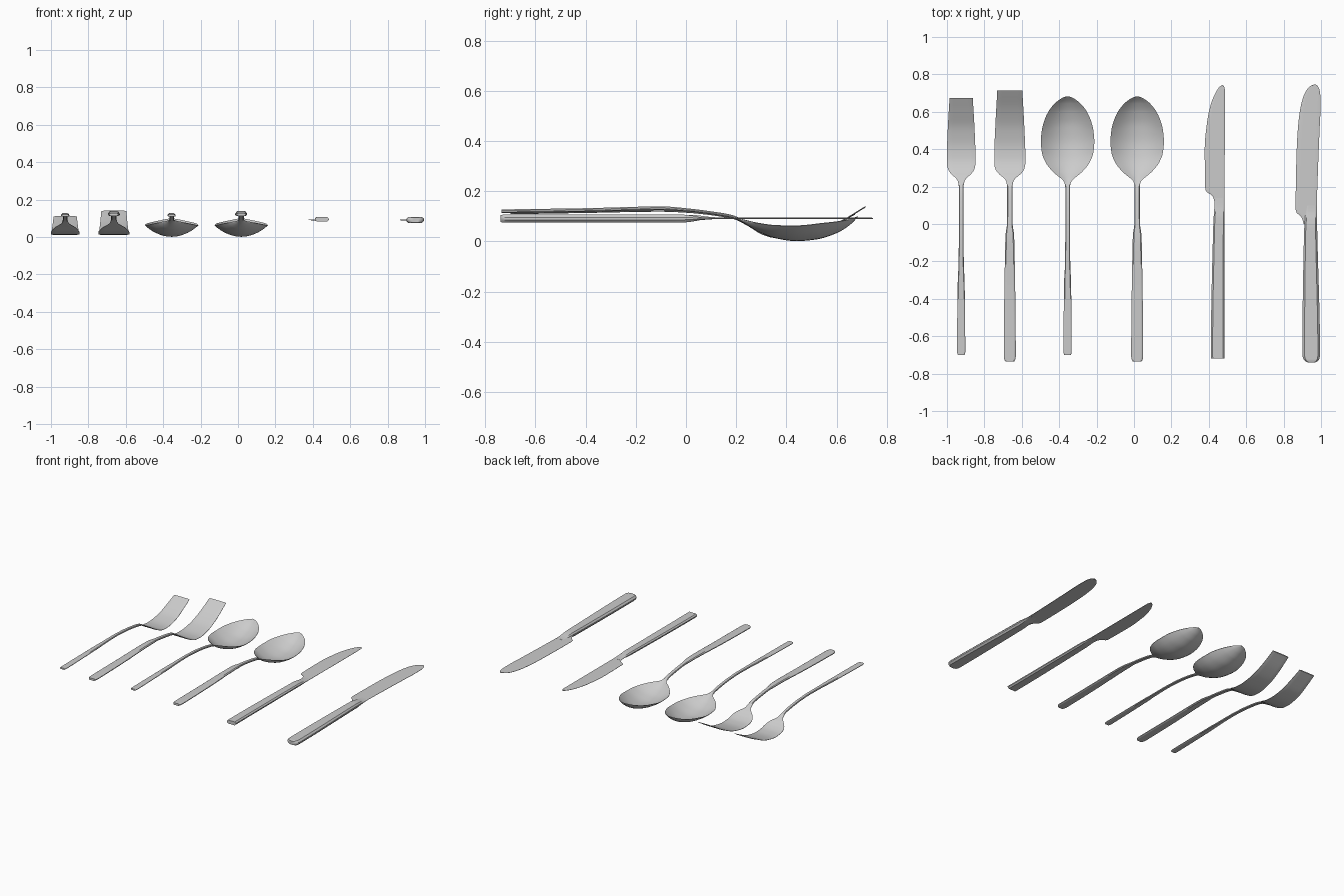
import bpy, math


def curve(points, y):
    """Monotone smooth interpolation through (y, value) points."""
    p = sorted(points)
    if y <= p[0][0]:
        return p[0][1]
    if y >= p[-1][0]:
        return p[-1][1]
    d = [(b[1] - a[1]) / (b[0] - a[0]) for a, b in zip(p, p[1:])]
    m = [d[0]] + [0 if a * b <= 0 else 2 * a * b / (a + b) for a, b in zip(d, d[1:])] + [d[-1]]
    i = max(k for k in range(len(d)) if p[k][0] <= y)
    h = p[i + 1][0] - p[i][0]
    t = (y - p[i][0]) / h
    return ((2*t**3 - 3*t**2 + 1) * p[i][1] + (t**3 - 2*t**2 + t) * h * m[i]
            + (3*t**2 - 2*t**3) * p[i + 1][1] + (t**3 - t**2) * h * m[i + 1])


def loft(name, left, right, z, thick, rise=((0, 0),), edge=0.35):
    """Skin cross-sections along y; z is the mid surface, rise lifts the sides."""
    keys = sorted({round(q[0], 4) for q in (*left, *right)})
    extra = [q[0] for q in (*z, *thick, *rise) if keys[0] < q[0] < keys[-1]]
    keys = sorted(set(keys + extra))
    ys = []
    for a, b in zip(keys, keys[1:]):
        n = max(2, min(6, math.ceil((b - a) / 0.02)))
        ys += [a + (b - a) * i / n for i in range(n)]
    ys.append(keys[-1])
    us = [-1, -.9, -.75, -.6, -.4, -.2, 0, .2, .4, .6, .75, .9, 1]
    ring = [(u, 1) for u in us] + [(u, -1) for u in reversed(us)]
    n, verts, faces = len(ring), [], []
    for y in ys:
        l, r, c, t, k = (curve(q, y) for q in (left, right, z, thick, rise))
        for u, s in ring:
            e = 1 - (1 - edge) * max(0, abs(u) - .75) / .25
            verts.append(((l + r) / 2 + u * (r - l) / 2, y, c + k * u * u + s * e * t / 2))
    for j in range(len(ys) - 1):
        for i in range(n):
            a, b = j * n + i, j * n + (i + 1) % n
            faces.append((a, a + n, b + n, b))
    faces += [tuple(range(n)), tuple(reversed(range(len(verts) - n, len(verts))))]
    me = bpy.data.meshes.new(name)
    me.from_pydata(verts, [], faces)
    ob = bpy.data.objects.new(name, me)
    bpy.context.collection.objects.link(ob)
    bpy.ops.object.select_all(action='DESELECT')
    ob.select_set(True)
    bpy.context.view_layer.objects.active = ob
    bpy.ops.object.shade_smooth_by_angle(angle=math.radians(35))
    return ob


def utensil(name, x, width, z, thick, rise=((0, 0),)):
    loft(name, [(y, x - w) for y, w in width], [(y, x + w) for y, w in width], z, thick, rise)


# Shared handle outlines and height lines
thin_w = [(-.70, .018), (-.685, .022), (-.29, .018), (-.24, .015), (0, .012), (.19, .012)]
wide_w = [(-.736, .022), (-.728, .028), (-.71, .032), (-.12, .025), (-.05, .022), (0, .015), (.19, .014)]
thin_z = [(-.70, .114), (-.4, .119), (-.1, .124), (0, .12), (.1, .11), (.19, .094)]
wide_z = [(-.74, .120), (-.4, .125), (-.1, .132), (0, .126), (.1, .114), (.19, .098)]
thin_t = [(-.7, .011), (.15, .011), (.27, .006)]
wide_t = [(-.74, .015), (-.05, .015), (.02, .012), (.15, .012), (.27, .006)]

# Forks
head_w = [(.23, .018), (.25, .034), (.265, .051), (.29, .069), (.32, .076), (.38, .076), (.5, .072)]
head_z = [(.25, .063), (.3, .032), (.35, .017), (.40, .014), (.5, .030)]
utensil("small_fork", -.924, thin_w + head_w + [(.673, .062)],
        thin_z + head_z + [(.6, .072), (.673, .109)], thin_t)
utensil("large_fork", -.664, wide_w + [(y, w * 1.09) for y, w in head_w] + [(.715, .067)],
        wide_z + head_z + [(.6, .070), (.715, .138)], wide_t)

# Spoons
bowl_w = [(.22, .017), (.238, .029), (.255, .050), (.28, .079), (.33, .118), (.38, .137), (.44, .143),
          (.5, .138), (.56, .122), (.61, .097), (.645, .068), (.667, .040), (.678, .020), (.683, .003)]
bowl_z = [(.22, .084), (.29, .041), (.36, .015), (.44, .004), (.52, .011), (.6, .036), (.65, .066), (.683, .098)]
rise = [(.2, 0), (.22, .004), (.29, .032), (.36, .049), (.44, .059), (.52, .059), (.6, .043), (.65, .022), (.683, 0)]
utensil("small_spoon", -.355, thin_w + bowl_w, thin_z + bowl_z, thin_t, rise)
utensil("large_spoon", .017, wide_w + bowl_w, wide_z + bowl_z, wide_t, rise)

# Small knife
loft("small_knife_blade",
     [(.08, .432), (.12, .430), (.145, .422), (.158, .410), (.172, .388), (.19, .381), (.40, .378), (.56, .393),
      (.64, .411), (.69, .430), (.72, .447), (.735, .459), (.742, .470)],
     [(.08, .482), (.15, .484), (.71, .486), (.73, .484), (.742, .477)],
     [(0, .092)], [(0, .005)], edge=.4)
loft("small_knife_handle",
     [(-.718, .413), (-.70, .411), (0, .424), (.10, .430), (.14, .431)],
     [(-.718, .485), (0, .485), (.14, .484)],
     [(0, .095), (.14, .092)], [(-.7, .025), (.03, .022), (.10, .009), (.14, .006)], edge=.3)

# Large knife
loft("large_knife_blade",
     [(.0, .907), (.025, .900), (.045, .888), (.06, .870), (.08, .864), (.25, .866), (.40, .870), (.52, .877),
      (.61, .888), (.67, .902), (.71, .919), (.735, .940), (.746, .962)],
     [(.0, .977), (.05, .977), (.3, .984), (.5, .992), (.62, .997), (.69, .996), (.72, .991), (.738, .982), (.746, .972)],
     [(0, .091)], [(0, .005)], edge=.4)
loft("large_knife_handle",
     [(-.740, .930), (-.733, .915), (-.72, .905), (-.70, .900), (-.05, .909), (.03, .914), (.10, .922)],
     [(-.740, .968), (-.733, .982), (-.72, .991), (-.70, .995), (-.05, .980), (.10, .977)],
     [(0, .091)], [(-.74, .026), (-.725, .033), (-.02, .032), (.02, .025), (.07, .009), (.10, .006)], edge=.3)
